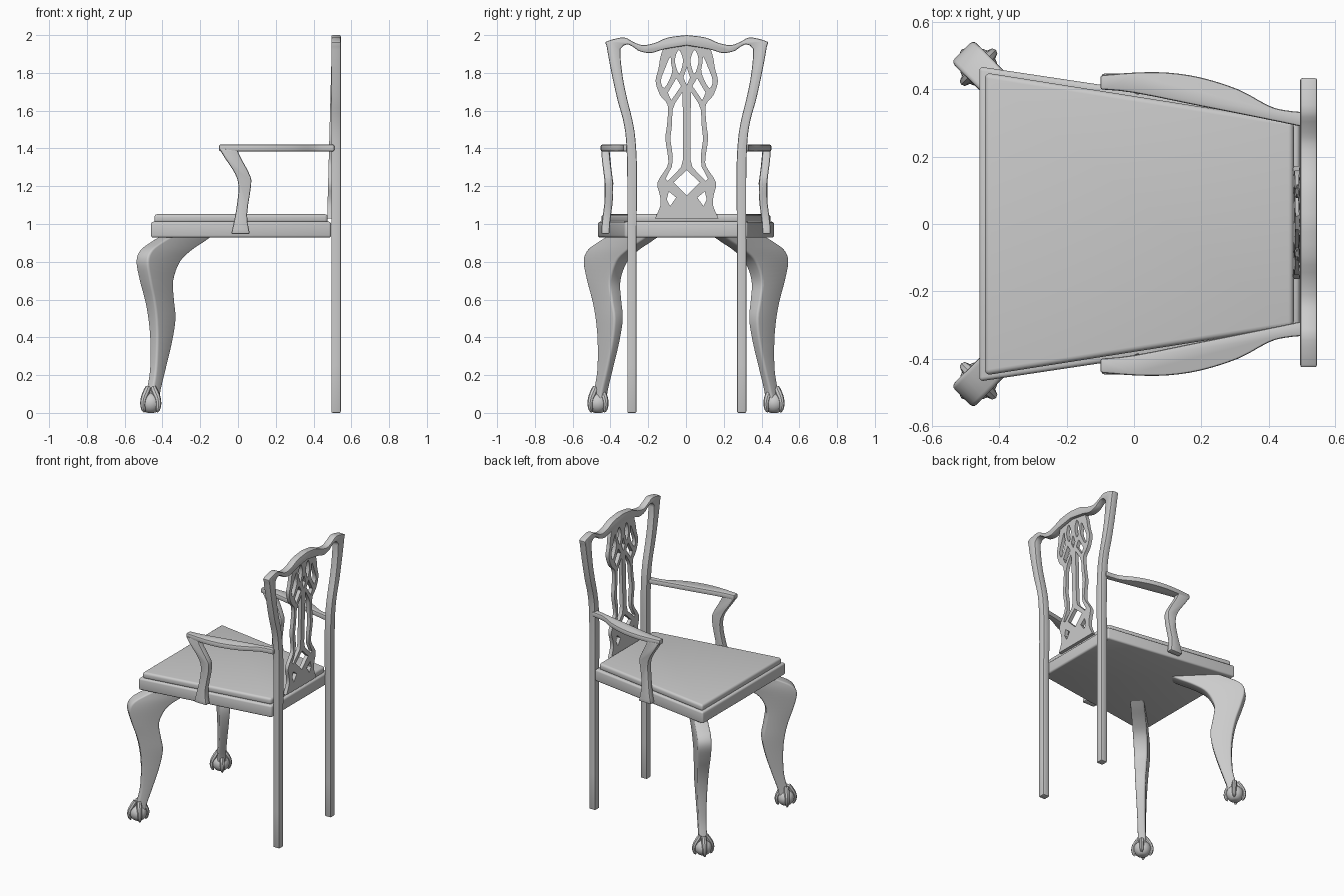
import bpy, bmesh, math
from mathutils import Vector

if "Cube" in bpy.data.objects:
    bpy.data.objects.remove(bpy.data.objects["Cube"])


def smooth(pts, n=3, closed=False):
    """Catmull-Rom interpolation of a few control points of any dimension."""
    P = [Vector(p) for p in pts]
    m, out = len(P), []
    get = (lambda i: P[i % m]) if closed else (lambda i: P[max(0, min(m - 1, i))])
    for i in range(m if closed else m - 1):
        a, b, c, d = (get(i + k) for k in (-1, 0, 1, 2))
        for j in range(n):
            t = j / n
            out.append(tuple(.5 * (2 * b + (c - a) * t + (2 * a - 5 * b + 4 * c - d) * t * t
                                   + (3 * b - a - 3 * c + d) * t ** 3)))
    if not closed:
        out.append(tuple(P[-1]))
    return out


def flip(pts):
    return [(-p[0], p[1]) for p in pts]


def finish(name, bm, bevel=0, seg=2, mirror=False):
    bmesh.ops.recalc_face_normals(bm, faces=bm.faces)
    me = bpy.data.meshes.new(name)
    bm.to_mesh(me)
    bm.free()
    ob = bpy.data.objects.new(name, me)
    bpy.context.collection.objects.link(ob)
    if bevel:
        b = ob.modifiers.new("bevel", 'BEVEL')
        b.width, b.segments, b.limit_method = bevel, seg, 'ANGLE'
        b.angle_limit, b.use_clamp_overlap = math.radians(45), False
    if mirror:
        ob.modifiers.new("mirror", 'MIRROR').use_axis = (False, True, False)
    bpy.ops.object.select_all(action='DESELECT')
    ob.select_set(True)
    bpy.context.view_layer.objects.active = ob
    bpy.ops.object.convert(target='MESH')
    bpy.ops.object.shade_smooth_by_angle(angle=math.radians(40))
    return ob


def prism(name, outline, lo, hi, place, **kw):
    """Flat outline extruded from lo to hi; place(a, b, depth) gives the world point."""
    bm = bmesh.new()
    rows = [[bm.verts.new(place(a, b, h)) for a, b in outline] for h in (lo, hi)]
    for r in rows:
        bm.faces.new(r)
    n = len(outline)
    for i in range(n):
        k = (i + 1) % n
        bm.faces.new((rows[0][i], rows[0][k], rows[1][k], rows[1][i]))
    return finish(name, bm, **kw)


def flat(a, b, h): return (a, b, h)
def side(a, b, h): return (a, h, b)
def rear(a, b, h): return (h, a + .004, b)


# seat frame and slip cushion (trapezoids, wide at the front)
prism("seat_frame", [(-.46, .468), (.493, .325), (.493, -.325), (-.46, -.468)],
      .928, 1.012, flat, bevel=.012, seg=3)
prism("seat_cushion", [(-.443, .45), (.475, .305), (.475, -.305), (-.443, -.45)],
      1.005, 1.052, flat, bevel=.016, seg=4)

# back posts and crest rail as one arch outline
top = smooth([(0, 2), (.10, 1.987), (.17, 1.958), (.235, 1.947), (.285, 1.965),
              (.33, 1.987), (.39, 1.978), (.432, 1.963)])
outer = smooth([(.424, 1.94), (.41, 1.86), (.39, 1.76), (.365, 1.65), (.337, 1.55), (.321, 1.44),
                (.315, 1.25), (.315, .9), (.315, 0)])
inner = smooth([(.266, 0), (.266, .9), (.263, 1.25), (.271, 1.44), (.288, 1.55), (.315, 1.66),
                (.336, 1.76), (.349, 1.86), (.352, 1.925)])
under = smooth([(.335, 1.945), (.31, 1.95), (.28, 1.935), (.25, 1.915), (.19, 1.905),
                (.12, 1.925), (0, 1.945)])
half = top + outer + inner + under
prism("back_posts_and_crest", half + flip(half[1:-1])[::-1], .494, .544, rear, bevel=.007)

# pierced splat: filled curve with holes, tilted slightly
edge = smooth([(0, 1.975), (.10, 1.955), (.135, 1.9), (.15, 1.82), (.165, 1.755), (.14, 1.68),
               (.101, 1.63), (.104, 1.53), (.113, 1.45), (.10, 1.36), (.103, 1.305),
               (.155, 1.22), (.143, 1.155), (.139, 1.10), (.168, 1.03)])
holes = [smooth(h, 3, True) for h in (
    [(.042, 1.922), (.06, 1.885), (.06, 1.845), (.04, 1.795), (.022, 1.845), (.023, 1.885)],
    [(.088, 1.885), (.112, 1.83), (.137, 1.76), (.118, 1.72), (.078, 1.80), (.083, 1.85)])]
holes += [
    [(.055, 1.772), (.10, 1.695), (.082, 1.655), (.03, 1.73)],
    [(.022, 1.70), (.062, 1.64), (.076, 1.60), (.078, 1.53), (.087, 1.45), (.074, 1.36),
     (.078, 1.305), (.112, 1.24), (.10, 1.228), (.03, 1.30), (.02, 1.34), (.02, 1.5)],
    [(.095, 1.172), (.106, 1.13), (.088, 1.095), (.056, 1.14)]]
loops = [edge + flip(edge[1:])[::-1], [(0, 1.83), (.018, 1.775), (0, 1.735), (-.018, 1.775)],
         [(0, 1.285), (.07, 1.22), (0, 1.15), (-.07, 1.22)]]
loops += holes + [flip(h) for h in holes]
cu = bpy.data.curves.new("splat_curve", 'CURVE')
cu.dimensions, cu.fill_mode, cu.extrude = '2D', 'BOTH', .013
for loop in loops:
    sp = cu.splines.new('POLY')
    sp.points.add(len(loop) - 1)
    for p, (a, b) in zip(sp.points, loop):
        p.co = (a, b, 0, 1)
    sp.use_cyclic_u = True
tmp = bpy.data.objects.new("splat_curve", cu)
bpy.context.collection.objects.link(tmp)
bpy.context.view_layer.update()
me = bpy.data.meshes.new_from_object(tmp.evaluated_get(bpy.context.evaluated_depsgraph_get()))
bpy.data.objects.remove(tmp)
bm = bmesh.new()
bm.from_mesh(me)
bmesh.ops.remove_doubles(bm, verts=bm.verts, dist=1e-4)
for v in bm.verts:
    a, b, h = v.co
    v.co = rear(a, b, .485 + h + (b - 1.03) * .027)
finish("back_splat", bm)

# arms and curved arm supports
arm = smooth([(-.10, .442), (0, .45), (.10, .45), (.20, .435), (.31, .40), (.40, .352),
              (.45, .338), (.51, .332)])
arm += smooth([(.51, .287), (.40, .31), (.20, .35), (0, .39), (-.10, .40)])
prism("arm", arm, 1.385, 1.42, flat, bevel=.007, mirror=True)
support = smooth([(-.10, 1.40), (-.07, 1.35), (-.015, 1.265), (.003, 1.19), (-.012, 1.06),
                  (-.036, .947)])
support += smooth([(.063, .947), (.048, 1.05), (.07, 1.21), (.06, 1.265), (.015, 1.35),
                   (-.005, 1.395)])
prism("arm_support", support, .397, .44,
      lambda a, b, h: (a, h + .01 * math.cos((b - .95) * 2 * math.pi / .45) - .002, b),
      bevel=.008, mirror=True)

# cabriole front legs, set diagonally: height, outer reach, inner reach, width
R = math.sqrt(.5)


def diag(d, s, z):
    return (-.462 + R * (s - d), .466 + R * (s + d), z)


rings = smooth([(.935, -.11, -.42, .09), (.905, -.04, -.36, .09), (.86, .04, -.265, .092),
                (.80, .068, -.18, .092), (.70, .045, -.132, .087), (.60, .012, -.142, .078),
                (.50, -.01, -.158, .07), (.38, -.02, -.138, .06), (.23, -.014, -.092, .052),
                (.12, .01, -.055, .052), (.07, .02, -.045, .055)], 4)
bm = bmesh.new()
prev = None
for z, o, i, w in rings:
    ring = [bm.verts.new(diag(d, s, z)) for d, s in
            ((o, -w / 2), (o, w / 2), (i, w / 2), (i, -w / 2))]
    if prev:
        for k in range(4):
            bm.faces.new((prev[k], prev[(k + 1) % 4], ring[(k + 1) % 4], ring[k]))
    else:
        bm.faces.new(ring)
    prev = ring
bm.faces.new(prev)
finish("front_leg", bm, bevel=.012, seg=3, mirror=True)

# ball and claw feet
bm = bmesh.new()
bmesh.ops.create_uvsphere(bm, u_segments=24, v_segments=14, radius=.056)
for v in bm.verts:
    v.co = diag(v.co.x, v.co.y, max(v.co.z + .052, 0))
finish("foot_ball", bm, mirror=True)

bm = bmesh.new()
path = smooth([(.018, .135, .016), (.036, .105, .018), (.053, .075, .016), (.059, .045, .014),
               (.054, .018, .011), (.048, .004, .004)], 3)
for q in range(4):
    t = q * math.pi / 2
    prev = None
    for k, (r, z, rad) in enumerate(path):
        a, b = path[max(k - 1, 0)], path[min(k + 1, len(path) - 1)]
        nr, nz = Vector((a[1] - b[1], b[0] - a[0])).normalized()
        ring = []
        for j in range(8):
            c, s = rad * math.cos(j * math.pi / 4), rad * math.sin(j * math.pi / 4)
            rr, zz = r + nr * c, max(z + nz * c, 0)
            ring.append(bm.verts.new(diag(rr * math.cos(t) - s * math.sin(t),
                                          rr * math.sin(t) + s * math.cos(t), zz)))
        if prev:
            for j in range(8):
                bm.faces.new((prev[j], prev[(j + 1) % 8], ring[(j + 1) % 8], ring[j]))
        else:
            bm.faces.new(ring)
        prev = ring
    bm.faces.new(prev)
finish("foot_claws", bm, mirror=True)
